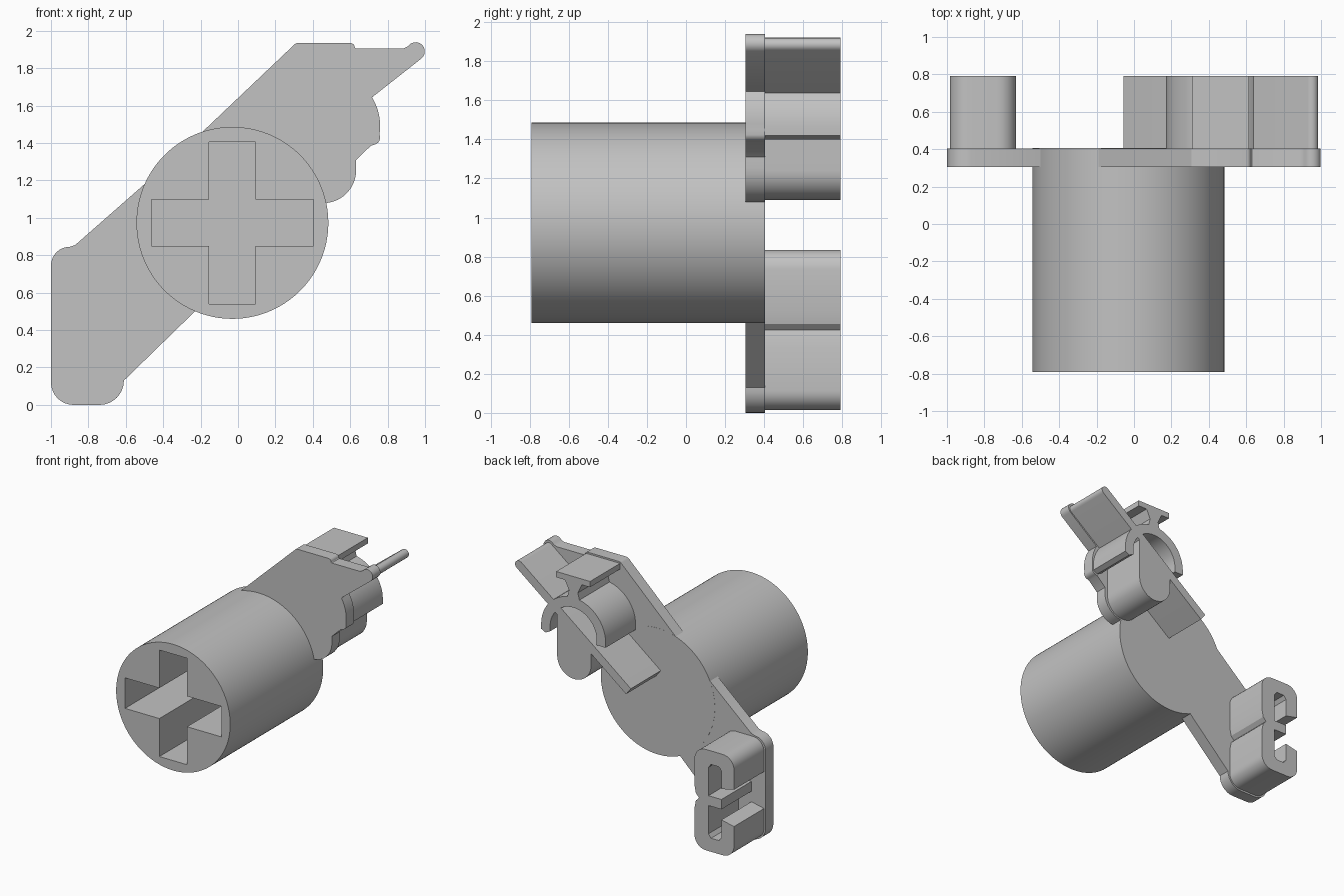
import bpy
import bmesh
from math import sin, cos, radians, hypot

cube = bpy.data.objects.get("Cube")
if cube:
    bpy.data.objects.remove(cube, do_unlink=True)

# Single material
grey = bpy.data.materials.new("light_grey")
grey.use_nodes = True
shade = (0.54, 0.54, 0.54, 1.0)
grey.diffuse_color = shade
grey.node_tree.nodes["Principled BSDF"].inputs["Base Color"].default_value = shade

# Depth layout along y
FRONT, PLATE_FRONT, PLATE_BACK, REAR = -0.79, 0.305, 0.405, 0.79


def arc(cx, cz, r, start, end, steps=8):
    """Points on an arc in the x-z plane, angles in degrees."""
    angles = [radians(start + (end - start) * i / steps) for i in range(steps + 1)]
    return [(cx + r * cos(a), cz + r * sin(a)) for a in angles]


def box(x0, z0, x1, z1):
    return [(x0, z0), (x1, z0), (x1, z1), (x0, z1)]


def extrude(name, outline, y0, y1):
    """Solid made by extruding an x-z outline from y0 to y1."""
    bm = bmesh.new()
    face = bm.faces.new([bm.verts.new((x, y0, z)) for x, z in outline])
    moved = bmesh.ops.extrude_face_region(bm, geom=[face])["geom"]
    verts = [v for v in moved if isinstance(v, bmesh.types.BMVert)]
    bmesh.ops.translate(bm, verts=verts, vec=(0, y1 - y0, 0))
    bmesh.ops.recalc_face_normals(bm, faces=bm.faces)
    mesh = bpy.data.meshes.new(name)
    bm.to_mesh(mesh)
    bm.free()
    mesh.materials.append(grey)
    obj = bpy.data.objects.new(name, mesh)
    bpy.context.collection.objects.link(obj)
    return obj


def activate(obj):
    bpy.ops.object.select_all(action="DESELECT")
    obj.select_set(True)
    bpy.context.view_layer.objects.active = obj


# Handle barrel with a cross-shaped socket in its front end
CX, CZ = -0.03, 0.973
barrel = extrude("barrel", arc(CX, CZ, 0.513, 0, 357, 119), FRONT, PLATE_BACK)
long, short = 0.433, 0.124
quarter = [(long, -short), (long, short), (short, short)]
cross = []
for turn in range(4):
    for px, pz in quarter:
        for _ in range(turn):
            px, pz = -pz, px
        cross.append((CX + px, CZ + pz))
cutter = extrude("socket_cutter", cross, FRONT - 0.1, 0.0)
cutter.hide_render = True
cut = barrel.modifiers.new("socket", "BOOLEAN")
cut.operation = "DIFFERENCE"
cut.solver = "EXACT"
cut.object = cutter
activate(barrel)
bpy.ops.object.modifier_apply(modifier=cut.name)
bpy.data.objects.remove(cutter, do_unlink=True)

# Slanted plate with rounded ends
plate_outline = (
    arc(-0.88, 0.12, 0.12, 180, 270)
    + arc(-0.74, 0.13, 0.13, 270, 360)
    + [(-0.23, 0.5), (0.3, 1.02)]
    + arc(0.455, 1.255, 0.177, 275, 360)
    + [(0.632, 1.31), (0.71, 1.385)]
    + arc(0.72, 1.43, 0.04, 285, 350, 4)
    + arc(0.46, 1.49, 0.3, -8, 31, 6)
    + arc(0.95, 1.89, 0.049, -50, 145, 10)
    + [(0.885, 1.905), (0.63, 1.905)]
    + arc(0.6, 1.91, 0.025, 0, 90, 4)
    + arc(0.32, 1.91, 0.025, 90, 140, 4)
    + [(-0.19, 1.46), (-0.5, 1.18), (-0.87, 0.855)]
    + arc(-0.9, 0.745, 0.1, 90, 180)
)
extrude("plate", plate_outline, PLATE_FRONT, PLATE_BACK - 0.001)

# Lower prong: two stacked hooks sharing a notched wall
OUT, IN, HOOK = -0.985, -0.755, -0.872
MID = 0.425


def half_prong(side):
    """Outer then inner edge of one hook, from the notch round to the middle arm."""
    pts = [(-0.67, 0), (-0.642, 0.03), (-0.63, 0.09)]
    pts += arc(-0.73, 0.31, 0.1, 0, 90)
    pts += arc(-0.885, 0.31, 0.1, 90, 180)
    pts += [(OUT, 0.15), (HOOK, 0.125), (HOOK, 0.27), (-0.85, 0.3),
            (-0.778, 0.3), (IN, 0.27), (IN, 0.04), (HOOK, 0.04)]
    return [(x, MID + side * z) for x, z in pts]


upper, lower = half_prong(1), half_prong(-1)
extrude("lower_prong", upper + lower[:0:-1], PLATE_BACK - 0.02, REAR)

# Upper prongs: long diagonal blade with a rounded tip
x0, z0, x1, z1, half = -0.035, 1.12, 0.95, 1.885, 0.035
length = hypot(x1 - x0, z1 - z0)
nx, nz = -(z1 - z0) / length * half, (x1 - x0) / length * half
blade = [(x0 + nx, z0 + nz), (x0 - nx, z0 - nz)] + arc(x1, z1, half, -52, 128)
extrude("diagonal_blade", blade, PLATE_BACK - 0.02, REAR)

# Arch straddling the blade
AX, AZ = 0.46, 1.46
arch = [(AX + 0.29, 1.42)] + arc(AX, AZ, 0.29, 0, 180, 28)
arch += [(AX - 0.29, 1.42), (AX - 0.21, 1.42)]
arch += arc(AX, AZ, 0.21, 180, 0, 28) + [(AX + 0.21, 1.42), (AX + 0.25, 1.4)]
extrude("arch", arch, PLATE_BACK - 0.02, REAR)

# Rounded lobe hanging under the blade
lobe = arc(0.453, 1.243, 0.153, 180, 360, 20) + [(0.606, 1.61), (0.3, 1.375)]
extrude("lobe", lobe, PLATE_BACK - 0.02, REAR)

# Flat top arm and the flared stem joining it to the arch
extrude("top_arm", box(0.31, 1.875, 0.615, 1.922), PLATE_BACK - 0.02, REAR)
stem = [(0.4, 1.72), (0.52, 1.72), (0.5, 1.8), (0.54, 1.885), (0.38, 1.885), (0.42, 1.8)]
extrude("stem", stem, PLATE_BACK - 0.02, REAR)

# Smooth the curved walls, keep the edges crisp
for obj in [o for o in bpy.context.scene.objects if o.type == "MESH"]:
    activate(obj)
    bpy.ops.object.shade_smooth_by_angle(angle=radians(30))
